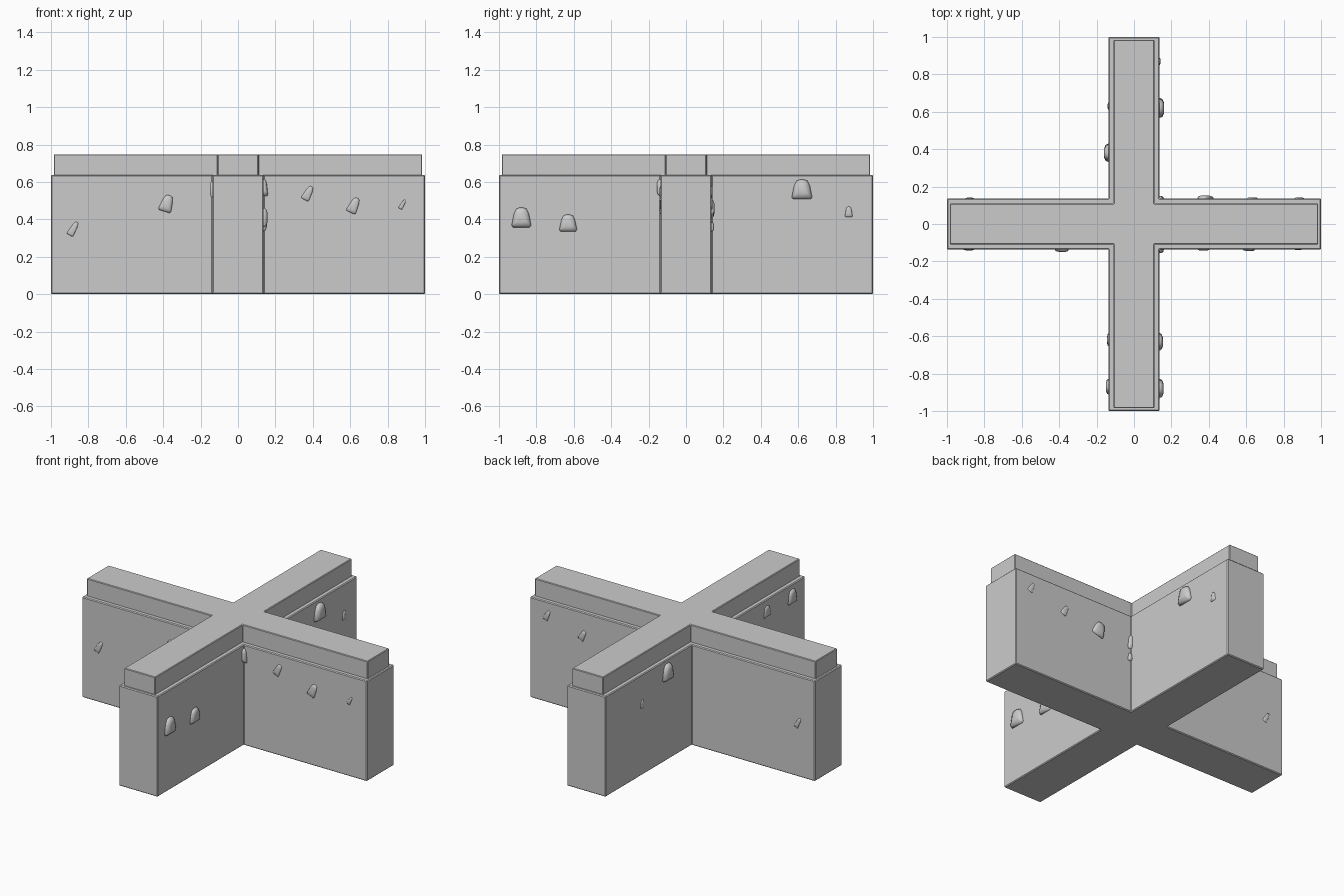
import bpy, bmesh
from mathutils import Vector
from math import cos, sin, radians

if "Cube" in bpy.data.objects:
    bpy.data.objects.remove(bpy.data.objects["Cube"])


def finish(name, bm):
    bmesh.ops.recalc_face_normals(bm, faces=bm.faces)
    me = bpy.data.meshes.new(name)
    bm.to_mesh(me)
    bm.free()
    ob = bpy.data.objects.new(name, me)
    bpy.context.collection.objects.link(ob)
    return ob


def cross_prism(name, length, half, z0, z1, bevel):
    """Plus-shaped footprint extruded upwards."""
    bm = bmesh.new()
    quarter = [(length, -half), (length, half), (half, half)]
    pts = []
    for k in range(4):
        for x, y in quarter:
            for _ in range(k):
                x, y = -y, x
            pts.append((x, y, z0))
    face = bm.faces.new([bm.verts.new(p) for p in pts])
    ext = bmesh.ops.extrude_face_region(bm, geom=[face], use_keep_orig=True)
    for v in ext["geom"]:
        if isinstance(v, bmesh.types.BMVert):
            v.co.z = z1
    ob = finish(name, bm)
    mod = ob.modifiers.new("worn_edges", "BEVEL")
    mod.width = bevel
    mod.segments = 1
    return ob


def stone(name, axis, side, along, z, w, h, depth, tilt=0):
    """Rounded trapezoid pebble half sunk in a wall face."""
    outline = [(-.5, -.4), (-.42, -.5), (.42, -.5), (.5, -.4), (.38, .2),
               (.26, .44), (.1, .5), (-.1, .5), (-.26, .44), (-.38, .2)]
    bm = bmesh.new()
    rings = []
    c, s = cos(radians(tilt)), sin(radians(tilt))
    for scale, out in [(.9, -.012), (1, 0), (.86, depth * .65), (.5, depth)]:
        ring = []
        for u, v in outline:
            u, v = u * w * scale, v * h * scale
            a, b = u * c + v * s, -u * s + v * c
            n = side * (WALL + out)
            co = (n, along + a, z + b) if axis == "x" else (along + a, n, z + b)
            ring.append(bm.verts.new(Vector(co)))
        rings.append(ring)
    for r0, r1 in zip(rings, rings[1:]):
        for i in range(len(r0)):
            j = (i + 1) % len(r0)
            bm.faces.new((r0[i], r0[j], r1[j], r1[i]))
    bm.faces.new(rings[0])
    bm.faces.new(rings[-1])
    for f in bm.faces:
        f.smooth = True
    return finish(name, bm)


WALL = 0.136

# Wall body and narrower cap
cross_prism("wall_body", 1.0, WALL, 0.0, 0.637, 0.005)
cross_prism("wall_cap", 0.985, 0.109, 0.62, 0.747, 0.004)

# Stones: face axis, side, position along wall, height, width, height, depth, tilt
stones = [
    ("x", 1, -.88, .41, .105, .105, .022, 0),
    ("x", 1, -.63, .38, .095, .09, .018, 0),
    ("x", 1, .62, .56, .11, .105, .025, 0),
    ("x", 1, .87, .44, .04, .055, .006, 0),
    ("x", -1, .38, .56, .10, .105, .024, 0),
    ("x", -1, .63, .45, .04, .05, .005, 0),
    ("x", -1, -.62, .56, .07, .07, .008, 0),
    ("x", -1, -.87, .56, .085, .09, .014, 0),
    ("y", -1, -.88, .35, .038, .08, .005, 30),
    ("y", -1, -.38, .485, .07, .09, .013, 18),
    ("y", -1, .375, .54, .045, .08, .006, 28),
    ("y", -1, .62, .475, .055, .085, .008, 25),
    ("y", -1, .88, .48, .022, .055, .004, 30),
    ("y", -1, .135, .57, .05, .09, .02, 0),
    ("y", 1, .375, .46, .085, .095, .016, -18),
    ("y", 1, .63, .49, .04, .07, .007, -28),
    ("y", 1, .88, .55, .035, .07, .006, -28),
    ("y", 1, .135, .46, .05, .09, .014, 0),
    ("y", 1, .145, .36, .03, .05, .012, 0),
    ("y", 1, -.88, .34, .03, .07, .005, -28),
]
for i, args in enumerate(stones):
    stone(f"stone_{i + 1}", *args)
